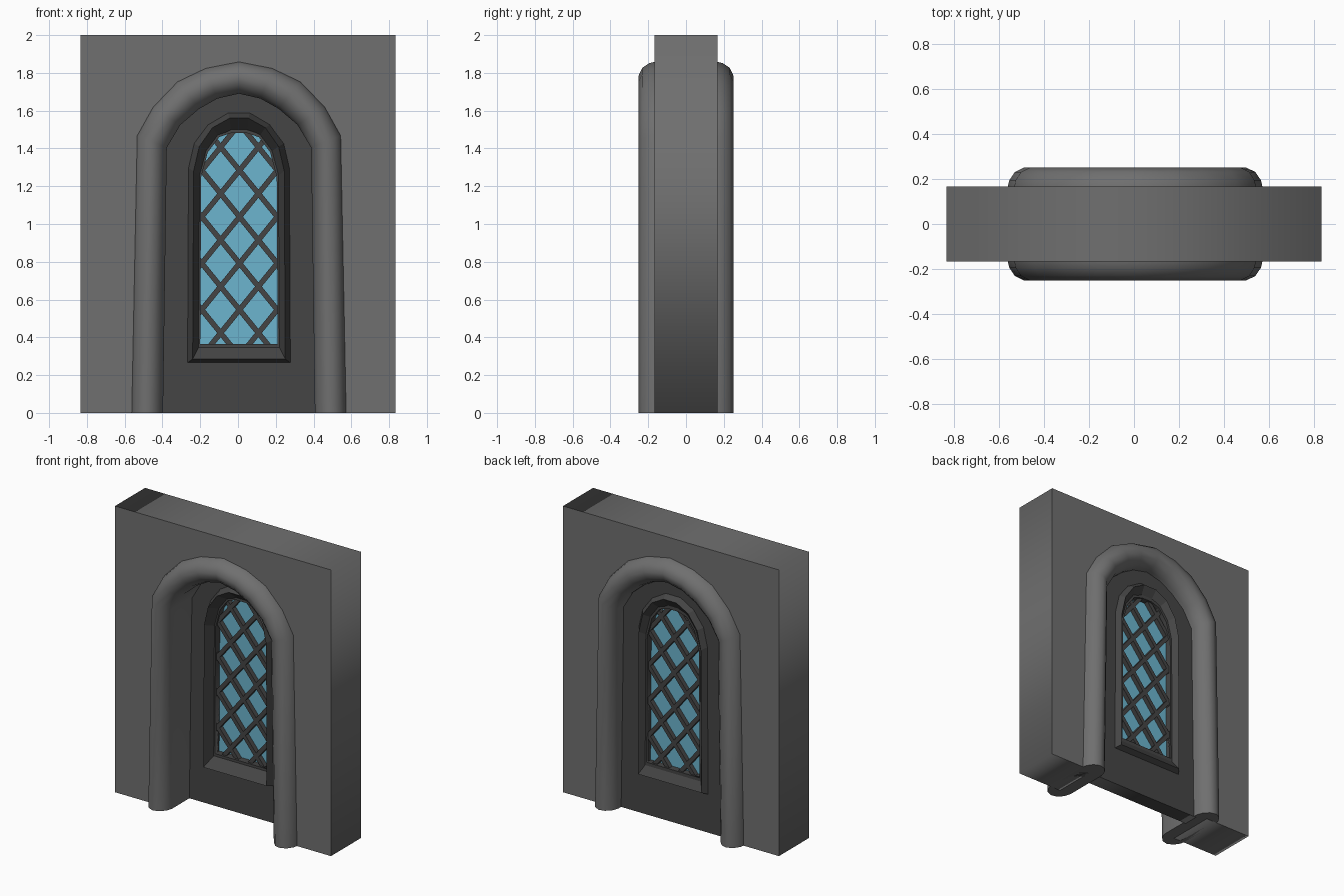
import bpy, bmesh, math
from mathutils import Vector

if "Cube" in bpy.data.objects:
    bpy.data.objects.remove(bpy.data.objects["Cube"])

CX = 0.005  # the arch sits very slightly right of the wall centre


def material(name, color):
    m = bpy.data.materials.new(name)
    m.diffuse_color = (*color, 1)
    m.use_nodes = True
    m.node_tree.nodes["Principled BSDF"].inputs["Base Color"].default_value = m.diffuse_color
    return m


STONE = material("stone", (0.16, 0.16, 0.16))
DARK = material("dark_stone", (0.06, 0.06, 0.06))
BLUE = material("glass_blue", (0.15, 0.46, 0.62))


def arch(half):
    """Left-to-right outline from the points of one half, bottom to top."""
    left = [(CX - x, z) for x, z in half]
    return left + [(CX + x, z) for x, z in reversed(half) if x > 0]


def blend(a, b, t):
    return [(p[0] + (q[0] - p[0]) * t, p[1] + (q[1] - p[1]) * t) for p, q in zip(a, b)]


def finish(name, bm, mat):
    bmesh.ops.recalc_face_normals(bm, faces=bm.faces)
    me = bpy.data.meshes.new(name)
    bm.to_mesh(me)
    bm.free()
    ob = bpy.data.objects.new(name, me)
    bpy.context.collection.objects.link(ob)
    me.materials.append(mat)
    return ob


def loft(name, rings, closed, mat):
    """Skin a row of closed cross-sections; caps the ends if not closed."""
    bm = bmesh.new()
    vs = [[bm.verts.new(p) for p in r] for r in rings]
    n, m = len(vs), len(vs[0])
    for i in range(n if closed else n - 1):
        a, b = vs[i], vs[(i + 1) % n]
        for j in range(m):
            k = (j + 1) % m
            bm.faces.new((a[j], a[k], b[k], b[j]))
    if not closed:
        bm.faces.new(vs[0])
        bm.faces.new(vs[-1])
    return finish(name, bm, mat)


def slab(name, outlines, y0, y1, mat):
    """Upright plate from x/z outlines; inner outlines become holes."""
    cu = bpy.data.curves.new(name, 'CURVE')
    cu.dimensions, cu.fill_mode, cu.extrude = '2D', 'BOTH', (y1 - y0) / 2
    for o in outlines:
        s = cu.splines.new('POLY')
        s.points.add(len(o) - 1)
        for p, (x, z) in zip(s.points, o):
            p.co = (x, z, 0, 1)
        s.use_cyclic_u = True
    ob = bpy.data.objects.new(name, cu)
    bpy.context.collection.objects.link(ob)
    ob.rotation_euler.x = math.pi / 2
    ob.location.y = (y0 + y1) / 2
    cu.materials.append(mat)
    bpy.ops.object.select_all(action='DESELECT')
    ob.select_set(True)
    bpy.context.view_layer.objects.active = ob
    bpy.ops.object.convert(target='MESH')


# Outlines of the arch moulding
outer = arch([(0.569, 0), (0.54, 1.468), (0.455, 1.62), (0.326, 1.754), (0.177, 1.825), (0, 1.86)])
inner = arch([(0.402, 0), (0.382, 1.404), (0.31, 1.525), (0.21, 1.61), (0.114, 1.664), (0, 1.69)])

# Wall with arched opening
slab("wall", [[(-0.835, 0), (-0.835, 2), (0.835, 2), (0.835, 0)] + blend(outer, inner, 0.5)[::-1]],
     -0.166, 0.166, STONE)

# Rounded arch moulding, bulging out on both faces
front = [(0, -0.16), (0.05, -0.195), (0.2, -0.232), (0.45, -0.252), (0.7, -0.242), (0.92, -0.205), (1, -0.16)]
section = front + [(t, -y) for t, y in reversed(front)]
moulding = loft("arch_moulding",
                [[(o[0] + (i[0] - o[0]) * t, y, o[1] + (i[1] - o[1]) * t) for t, y in section]
                 for o, i in zip(outer, inner)], False, STONE)
bpy.ops.object.select_all(action='DESELECT')
moulding.select_set(True)
bpy.context.view_layer.objects.active = moulding
bpy.ops.object.shade_smooth_by_angle(angle=math.radians(45))

# Window outlines: frame foot, frame ridge, opening
foot = arch([(0.28, 0.26), (0.275, 1.3), (0.245, 1.43), (0.17, 1.53), (0.06, 1.595)])
ridge = arch([(0.245, 0.285), (0.24, 1.28), (0.21, 1.41), (0.14, 1.51), (0.05, 1.56)])
opening = arch([(0.205, 0.365), (0.2, 1.25), (0.165, 1.38), (0.105, 1.46), (0.04, 1.482)])

# Recessed panel with window hole
slab("recessed_panel", [blend(outer, inner, 0.9), opening], 0.03, 0.135, DARK)

# Window frame, ridged on both faces
loft("window_frame",
     [[(f[0], 0.05, f[1]), (r[0], -0.04, r[1]), (o[0], 0.05, o[1]),
       (o[0], 0.12, o[1]), (r[0], 0.172, r[1]), (f[0], 0.12, f[1])]
      for f, r, o in zip(foot, ridge, opening)], True, DARK)

# Glass pane, edges tucked into the panel
hole = blend(opening, ridge, 0.3)
slab("glass_pane", [hole], 0.078, 0.09, BLUE)


def clip(p, d, poly):
    """Range of a line inside a convex clockwise outline."""
    lo, hi = -9, 9
    for a, b in zip(poly, poly[1:] + poly[:1]):
        nrm = Vector((b[1] - a[1], a[0] - b[0]))
        den, num = nrm.dot(d), nrm.dot(Vector(a) - p)
        if abs(den) < 1e-9:
            continue
        if den > 0:
            lo = max(lo, num / den)
        else:
            hi = min(hi, num / den)
    return lo, hi


# Diagonal lattice bars
bm = bmesh.new()
HALF = 0.014
for side in (1, -1):
    d = Vector((side * 0.2, 0.246)).normalized()
    n = Vector((-d.y, d.x)) * HALF
    for k in range(-1, 8):
        p = Vector((CX + 0.003, 0.3 + 0.246 * k))
        lo, hi = clip(p, d, hole)
        if hi - lo < 0.06:
            continue
        quad = [p + d * lo + n, p + d * hi + n, p + d * hi - n, p + d * lo - n]
        a = [bm.verts.new((q.x, 0.045, q.y)) for q in quad]
        b = [bm.verts.new((q.x, 0.122, q.y)) for q in quad]
        bm.faces.new(a)
        bm.faces.new(b)
        for i in range(4):
            j = (i + 1) % 4
            bm.faces.new((a[i], a[j], b[j], b[i]))
finish("lattice_bars", bm, DARK)
